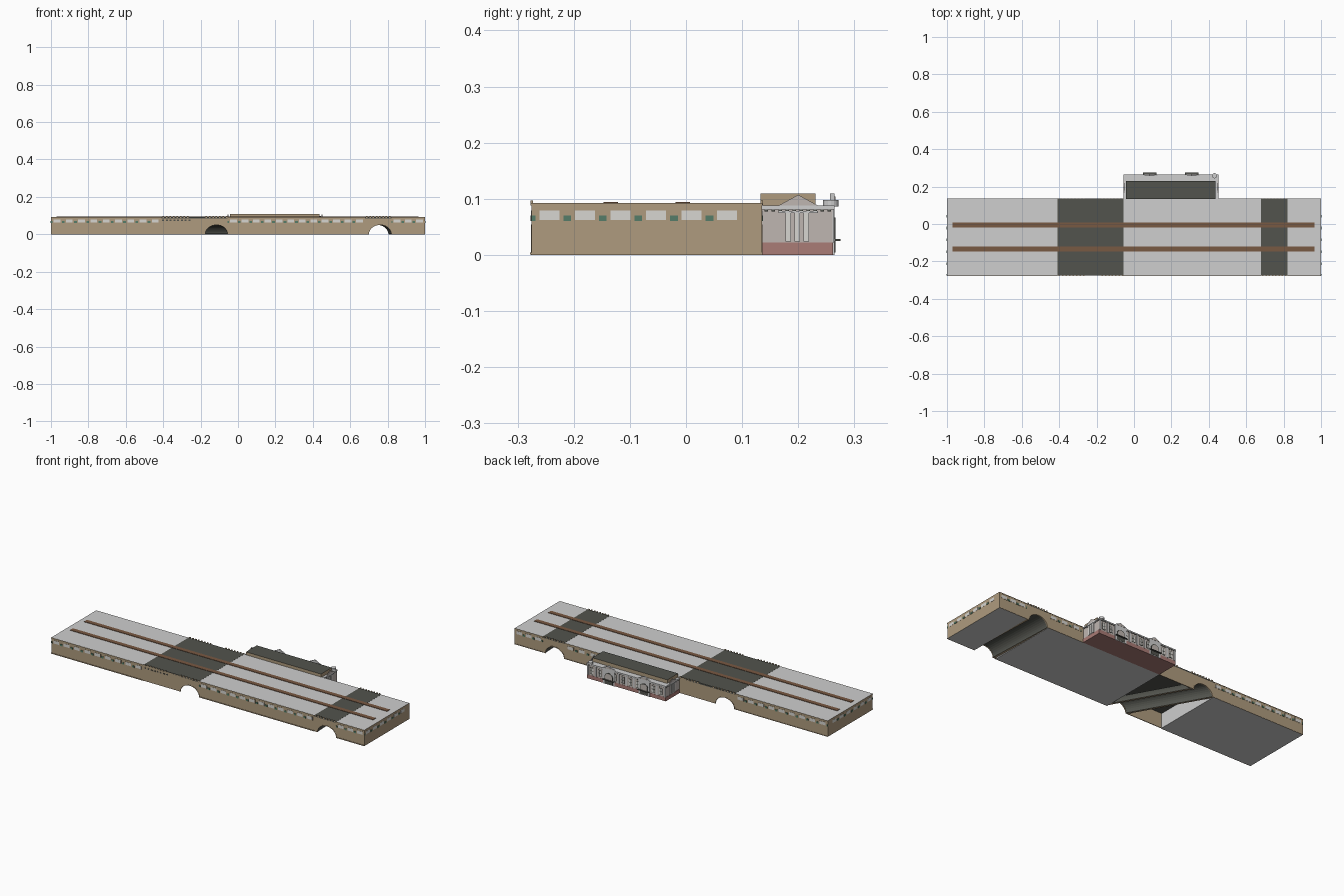
import bpy, bmesh, math

if "Cube" in bpy.data.objects:
    bpy.data.objects.remove(bpy.data.objects["Cube"])

def mat(name, r, g, b):
    m = bpy.data.materials.new(name)
    m.diffuse_color = (r, g, b, 1)
    m.use_nodes = True
    m.node_tree.nodes["Principled BSDF"].inputs["Base Color"].default_value = m.diffuse_color
    return m

TAN = mat("tan_stone", .43, .33, .21)
LIGHT = mat("light_grey", .62, .62, .62)
DARK = mat("dark_slate", .085, .088, .075)
BROWN = mat("track_brown", .19, .10, .055)
GREEN = mat("green_panel", .09, .20, .14)
PALE = mat("pale_plaster", .52, .47, .44)
RED = mat("red_base", .40, .20, .18)
WHITE = mat("window_white", .68, .67, .64)

def finish(name, bm, mats, rule=None):
    bmesh.ops.recalc_face_normals(bm, faces=bm.faces)
    if rule:
        for f in bm.faces:
            f.material_index = rule(f)
    me = bpy.data.meshes.new(name)
    bm.to_mesh(me)
    bm.free()
    for m in mats:
        me.materials.append(m)
    ob = bpy.data.objects.new(name, me)
    bpy.context.collection.objects.link(ob)
    return ob

def boxes(name, items, mats, rule=None):
    """Each item is (x0, x1, y0, y1, z0, z1)."""
    bm = bmesh.new()
    for x0, x1, y0, y1, z0, z1 in items:
        vs = bmesh.ops.create_cube(bm, size=1)["verts"]
        for v in vs:
            v.co.x = (x0 + x1) / 2 + v.co.x * (x1 - x0)
            v.co.y = (y0 + y1) / 2 + v.co.y * (y1 - y0)
            v.co.z = (z0 + z1) / 2 + v.co.z * (z1 - z0)
    return finish(name, bm, mats, rule)

def prism(name, pts, a, b, mats, shear=0, along="y", rule=None):
    """Extrude a profile from a to b; shear slides the far end sideways."""
    bm = bmesh.new()
    def ring(d, s):
        if along == "y":
            return [bm.verts.new((u + s, d, z)) for u, z in pts]
        return [bm.verts.new((d, u + s, z)) for u, z in pts]
    r0, r1 = ring(a, 0), ring(b, shear)
    bm.faces.new(r0)
    bm.faces.new(r1[::-1])
    n = len(pts)
    for i in range(n):
        j = (i + 1) % n
        bm.faces.new((r0[i], r1[i], r1[j], r0[j]))
    return finish(name, bm, mats, rule)

def arc(cx, rx, rz, z0=0, n=16):
    return [(cx - rx * math.cos(math.pi * i / n), z0 + rz * math.sin(math.pi * i / n))
            for i in range(n + 1)]

FRONT, BACK, TOP = -.275, .135, .092

# solid blocks: stone on the outer sides, pale deck and underside
def block_rule(f):
    c = f.calc_center_median()
    return 1 if abs(f.normal.y) > .9 or abs(c.x) > .999 else 0

blocks = [(-1, -.41), (-.055, .68), (.82, 1)]
for i, (x0, x1) in enumerate(blocks):
    boxes(f"viaduct_block_{i}", [(x0, x1, FRONT, BACK, 0, TOP)], [LIGHT, TAN], block_rule)

# bridge bays: dark deck, arched walls, skewed vault
for i, (x0, x1, cf, cb) in enumerate([(-.41, -.055, -.115, -.343), (.68, .82, .76, .744)]):
    boxes(f"bridge_deck_{i}", [(x0, x1, FRONT, BACK, TOP - .007, TOP + .0006)], [DARK])
    for side, y, c in (("front", FRONT, cf), ("back", BACK - .004, cb)):
        pts = [(x0, 0)] + arc(c, .06, .05) + [(x1, 0), (x1, TOP - .001), (x0, TOP - .001)]
        prism(f"arched_wall_{side}_{i}", pts, y, y + .004, [TAN])
        trim = arc(c, .064, .054) + arc(c, .06, .05)[::-1]
        ty = y - .001 if side == "front" else y + .0035
        prism(f"arch_trim_{side}_{i}", trim, ty, ty + .0015, [TAN])
    vault = arc(cf, .074, .06, .002) + arc(cf, .06, .05, .002)[::-1]
    prism(f"tunnel_vault_{i}", vault, FRONT + .002, BACK - .002, [DARK, TAN], cb - cf,
          rule=lambda f: 1 if f.normal.z < -.95 and f.calc_center_median().z < .004 else 0)

# parapet bumps over the bridge bays
bumps = []
for a, b in ((-.41, -.26), (-.18, -.05), (.68, .82)):
    n = round((b - a) / .018)
    for k in range(n):
        x = a + (k + .5) * (b - a) / n
        for y in (FRONT - .002, BACK - .002):
            bumps.append((x - .004, x + .004, y, y + .004, TOP - .004, TOP + .005))
boxes("parapet_posts", bumps, [TAN])

# small dark vents on the long bridge wall
boxes("wall_vents", [(-.40 + k * .02 - .005, -.40 + k * .02 + .005, FRONT - .0015, FRONT + .001, .072, .078)
                     for k in range(8)], [DARK])

# cornice and plinth round the blocks
trim = []
for x0, x1 in blocks:
    for z0, z1, p in ((TOP - .004, TOP - .0005, .002), (.0003, .004, .003)):
        trim.append((x0, x1, FRONT - p, FRONT + .001, z0, z1))
        trim.append((x0, x1, BACK - .001, BACK + p * .5, z0, z1))
boxes("wall_cornice_and_plinth", trim, [TAN])

# rows of windows and green panels on all sides
windows, frames, panels = [], [], []
PITCH = .063

def row(a, b, face, axis):
    n = max(1, round((b - a) / PITCH))
    step = (b - a) / n
    def plate(lst, u0, u1, z0, z1, t):
        lo, hi = face - t, face + t
        lst.append((u0, u1, lo, hi, z0, z1) if axis == "x" else (lo, hi, u0, u1, z0, z1))
    for k in range(n):
        u = a + k * step
        w = u + step / 2
        plate(frames, w - .021, w + .021, .060, .082, .0006)
        plate(windows, w - .018, w + .018, .062, .079, .0013)
        plate(panels, u - .007 if k else u, u + .007, .060, .070, .0025)

for x0, x1 in blocks:
    row(x0, x1, FRONT, "x")
for x0, x1 in ((-1, -.41), (.46, .68), (.82, 1)):
    row(x0, x1, BACK, "x")
for x in (-1, 1):
    row(FRONT, .105, x * .9995, "y")
boxes("window_frames", frames, [TAN])
boxes("windows", windows, [WHITE])
boxes("green_panels", panels, [GREEN])

# two tracks on the deck
for i, y in enumerate((-.006, -.134)):
    boxes(f"track_{i}", [(-.97, .965, y - .013, y + .013, TOP, TOP + .0025)], [BROWN])

# station building: red base, plaster walls, cornice
X0, X1, Y1 = -.052, .447, .261
boxes("station_walls", [(X0, X1, BACK, Y1, .022, .085)], [PALE])
boxes("station_base", [(X0 - .002, X1 + .002, BACK, Y1 + .001, 0, .022)], [RED])
boxes("station_cornice", [(X0 - .004, X1 + .004, BACK, Y1 + .004, .081, .088)], [LIGHT])
boxes("cornice_dentils",
      [(x - .003, x + .003, Y1, Y1 + .003, .077, .081) for x in [X0 + .01 + k * .0141 for k in range(35)]]
      + [(x - .003, x + .003, y - .003, y + .003, .077, .081)
         for x in (X0, X1) for y in [.143 + k * .0125 for k in range(10)]], [DARK])
boxes("station_roof", [(-.042, .437, BACK - .002, .231, .086, .109)], [DARK, TAN],
      lambda f: 0 if f.normal.z > .5 else 1)

# facade: pilasters, windows, arched entrances under pediments
boxes("facade_pilasters", [(x - .004, x + .004, Y1, Y1 + .003, .022, .081)
                           for x in [X0 + .005 + k * .0489 for k in range(11)]], [LIGHT])
bays = [X0 + .0295 + k * .0489 for k in range(10)]
plain = [x for x in bays if min(abs(x - .083), abs(x - .308)) > .035]
boxes("facade_windows", [(x - .011, x + .011, Y1, Y1 + .0012, .030, .068) for x in plain], [DARK])
boxes("facade_window_panes", [(x + s * .0055 - .004, x + s * .0055 + .004, Y1, Y1 + .002, z, z + .015)
                              for x in plain for s in (-1, 1) for z in (.033, .051)], [WHITE])
for i, c in enumerate((.083, .308)):
    prism(f"entrance_surround_{i}", [(c - .036, .0), (c - .036, .088), (c + .036, .088), (c + .036, .0)],
          Y1, Y1 + .004, [LIGHT])
    prism(f"entrance_arch_{i}", arc(c, .026, .022, .045) + [(c + .026, .004), (c - .026, .004)],
          Y1 + .003, Y1 + .005, [DARK])
    prism(f"entrance_glass_{i}", arc(c, .022, .018, .045) + [(c + .022, .026), (c - .022, .026)],
          Y1 + .004, Y1 + .0056, [PALE])
    prism(f"pediment_{i}", [(c - .042, .088), (c + .042, .088), (c, .109)], Y1 - .004, Y1 + .004, [LIGHT])
    prism(f"pediment_panel_{i}", [(c - .026, .0905), (c + .026, .0905), (c, .104)],
          Y1 + .003, Y1 + .005, [PALE])
    boxes(f"entrance_canopy_{i}", [(c - .036, c + .036, Y1, .275, .025, .028)], [DARK])

# side porticos: columns, dark recess, pediment
for name, x, s in (("left", X0, -1), ("right", X1, 1)):
    lo, hi = sorted((x, x + s * .004))
    prism(f"portico_pediment_{name}", [(.165, .088), (.235, .088), (.20, .107)],
          lo, hi, [PALE], along="x")
    boxes(f"portico_columns_{name}", [(lo, hi, y - .005, y + .005, .024, .075)
                                      for y in (.182, .198, .214)], [WHITE])
    boxes(f"portico_ledge_{name}", [(lo, hi, .165, .235, .075, .078)], [LIGHT])

# round clock turret at the rear corner
bm = bmesh.new()
bmesh.ops.create_cone(bm, cap_ends=True, segments=16, radius1=.014, radius2=.014, depth=.012)
for v in bm.verts:
    v.co.x += .43
    v.co.y += .258
    v.co.z += .092
finish("corner_turret", bm, [LIGHT])
